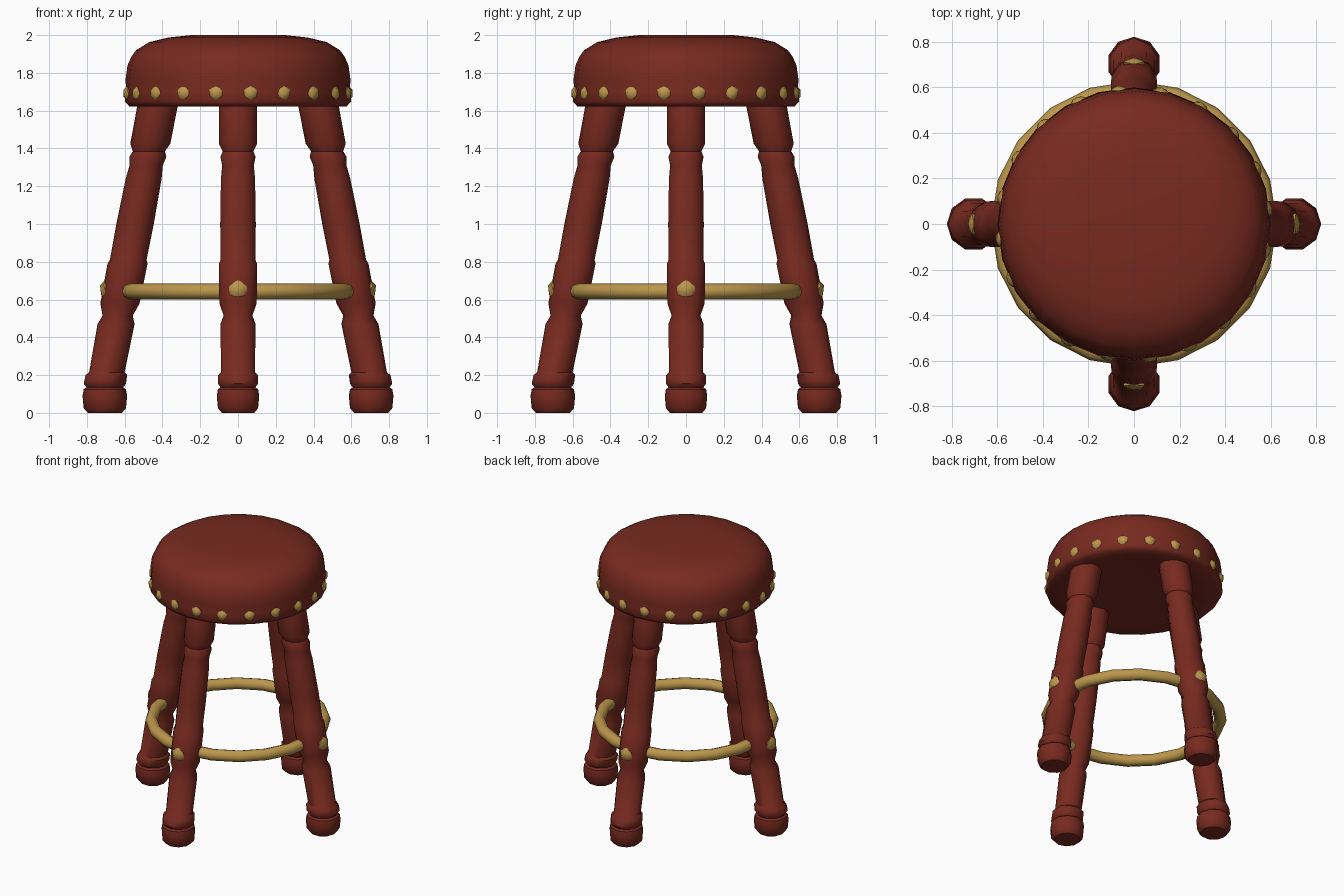
import bpy, bmesh
from math import cos, sin, pi, radians
from mathutils import Vector, Matrix

cube = bpy.data.objects.get("Cube")
if cube:
    bpy.data.objects.remove(cube, do_unlink=True)


def make_material(name, colour):
    mat = bpy.data.materials.new(name)
    mat.use_nodes = True
    mat.diffuse_color = colour
    mat.node_tree.nodes["Principled BSDF"].inputs["Base Color"].default_value = colour
    return mat


RED = make_material("dark red", (0.185, 0.023, 0.014, 1))
GOLD = make_material("antique gold", (0.50, 0.31, 0.072, 1))


def finish(bm, name, mat, angle=50):
    bmesh.ops.recalc_face_normals(bm, faces=bm.faces[:])
    mesh = bpy.data.meshes.new(name)
    bm.to_mesh(mesh)
    bm.free()
    mesh.materials.append(mat)
    obj = bpy.data.objects.new(name, mesh)
    bpy.context.collection.objects.link(obj)
    bpy.ops.object.select_all(action="DESELECT")
    obj.select_set(True)
    bpy.context.view_layer.objects.active = obj
    bpy.ops.object.shade_smooth_by_angle(angle=radians(angle))


def stack_rings(profile, sides, centre=lambda z: 0.0):
    """Closed body of horizontal rings, given (radius, height) pairs."""
    bm = bmesh.new()
    rings = []
    for r, z in profile:
        rings.append([bm.verts.new((centre(z) + r * cos(2 * pi * i / sides),
                                    r * sin(2 * pi * i / sides), z))
                      for i in range(sides)])
    for a, b in zip(rings, rings[1:]):
        for i in range(sides):
            j = (i + 1) % sides
            bm.faces.new((a[i], a[j], b[j], b[i]))
    bm.faces.new(rings[0])
    bm.faces.new(rings[-1])
    return bm


def stud(bm, position, angle, radius, depth):
    """Low-poly domed nail head pointing outwards."""
    place = (Matrix.Translation(position) @ Matrix.Rotation(angle, 4, "Z")
             @ Matrix.Diagonal((depth, radius, radius, 1)))
    bmesh.ops.create_icosphere(bm, subdivisions=1, radius=1, matrix=place)


# Padded seat with a soft lower edge
seat = [(0.45, 1.635), (0.575, 1.622), (0.60, 1.65), (0.59, 1.70),
        (0.596, 1.76), (0.585, 1.84), (0.565, 1.885), (0.54, 1.92),
        (0.47, 1.963), (0.37, 1.987), (0.25, 2.0)]
finish(stack_rings(seat, 24), "seat", RED, 70)

# Nail heads around the seat edge
bm = bmesh.new()
NAILS = 20
for i in range(NAILS):
    a = radians(6.5) + 2 * pi * i / NAILS
    stud(bm, Vector((0.588 * cos(a), 0.588 * sin(a), 1.692)), a, 0.041, 0.026)
finish(bm, "seat_nails", GOLD)


# Turned, splayed legs
def lean(z):
    return min(0.735 - 0.19 * z, 0.705)


turning = [(0.09, 0), (0.112, 0.025), (0.118, 0.09), (0.112, 0.125),
           (0.097, 0.135), (0.112, 0.155), (0.110, 0.20), (0.094, 0.215),
           (0.098, 0.47), (0.08, 0.515), (0.104, 0.58), (0.106, 0.79),
           (0.097, 0.81), (0.099, 1.0), (0.095, 1.24), (0.088, 1.31),
           (0.098, 1.355), (0.085, 1.385), (0.106, 1.425), (0.107, 1.60),
           (0.107, 1.67)]
for k, side in enumerate(("left", "back", "right", "front")):
    turn = k * pi / 2
    bm = stack_rings(turning, 10, lean)
    bmesh.ops.rotate(bm, verts=bm.verts[:], matrix=Matrix.Rotation(turn, 3, "Z"))
    finish(bm, side + "_leg", RED, 45)
    bm = bmesh.new()
    out = lean(0.65) + 0.092
    stud(bm, Vector((out * cos(turn), out * sin(turn), 0.65)), turn, 0.055, 0.03)
    finish(bm, side + "_leg_stud", GOLD)

# Foot ring
bpy.ops.mesh.primitive_torus_add(major_segments=20, minor_segments=8,
                                 major_radius=0.587, minor_radius=0.042,
                                 location=(0, 0, 0.643))
ring = bpy.context.object
ring.name = "foot_ring"
ring.data.materials.append(GOLD)
bpy.ops.object.shade_smooth_by_angle(angle=radians(60))
